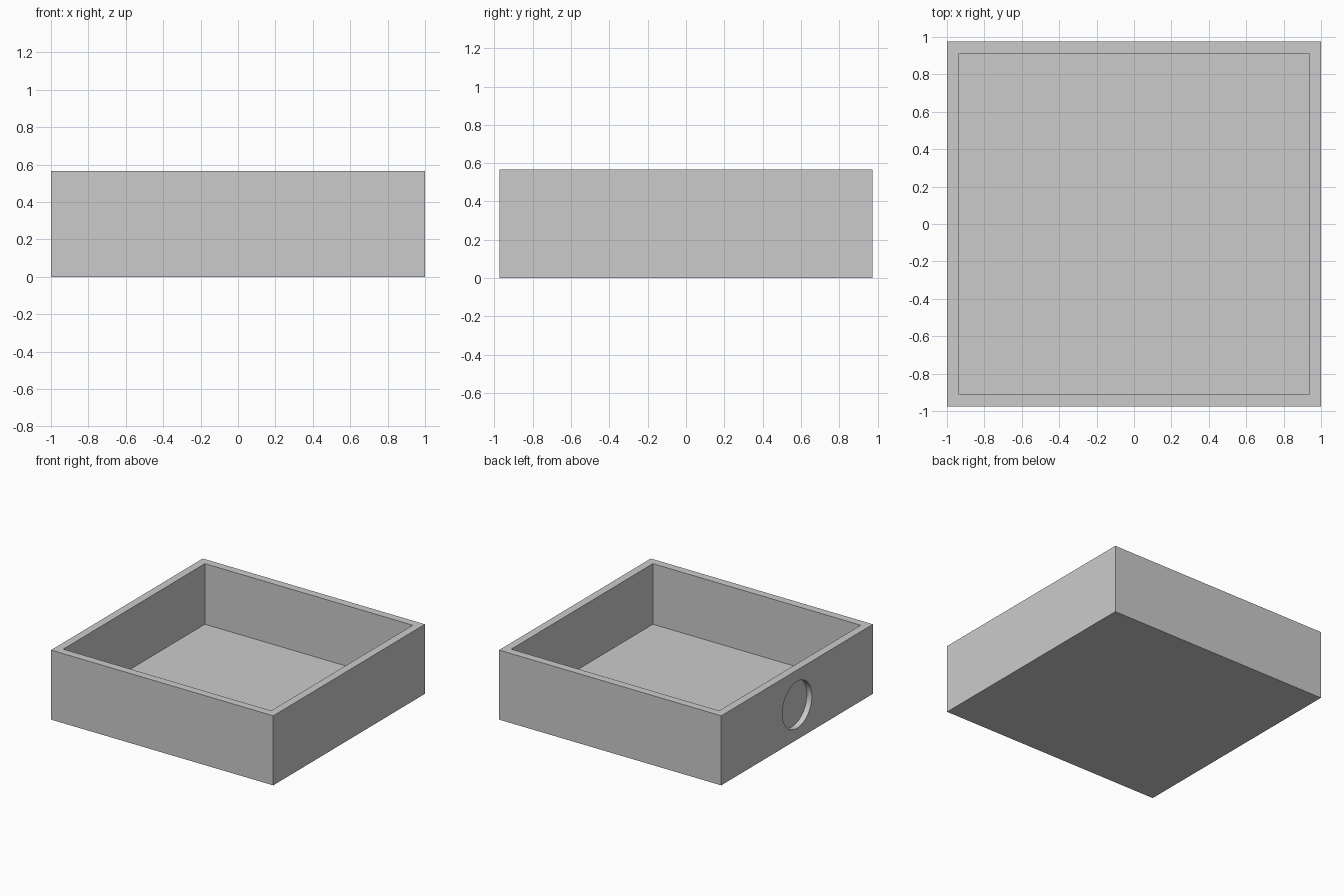
import bpy, bmesh, math
from mathutils import Matrix

default = bpy.data.objects.get("Cube")
if default:
    bpy.data.objects.remove(default, do_unlink=True)

WIDTH, DEPTH, HEIGHT = 2.0, 1.95, 0.566
WALL, FLOOR = 0.091, 0.073
HOLE_RADIUS, HOLE_DEPTH, HOLE_Z = 0.19, 0.045, 0.283

grey = bpy.data.materials.new("plain grey")
grey.use_nodes = True
colour = (0.6, 0.6, 0.6, 1)
grey.diffuse_color = colour
grey.node_tree.nodes["Principled BSDF"].inputs["Base Color"].default_value = colour


def make_object(name, bm):
    mesh = bpy.data.meshes.new(name)
    bm.to_mesh(mesh)
    bm.free()
    mesh.materials.append(grey)
    obj = bpy.data.objects.new(name, mesh)
    bpy.context.collection.objects.link(obj)
    return obj


# Open tray: a block whose top face is inset, then sunk to the floor
bm = bmesh.new()
bmesh.ops.create_cube(bm, size=1, matrix=Matrix.Translation((0, 0, HEIGHT / 2))
                      @ Matrix.Diagonal((WIDTH, DEPTH, HEIGHT, 1)))
top = max(bm.faces, key=lambda f: f.calc_center_median().z)
bmesh.ops.inset_region(bm, faces=[top], thickness=WALL)
pit = bmesh.ops.extrude_face_region(bm, geom=[top])["geom"]
bmesh.ops.translate(bm, vec=(0, 0, FLOOR - HEIGHT),
                    verts=[v for v in pit if isinstance(v, bmesh.types.BMVert)])
if top.is_valid:
    bmesh.ops.delete(bm, geom=[top], context='FACES_ONLY')
bmesh.ops.recalc_face_normals(bm, faces=bm.faces)
tray = make_object("open_tray", bm)

# Shallow round recess in the outside of the -x wall
bm = bmesh.new()
bmesh.ops.create_cone(bm, cap_ends=True, segments=64, radius1=HOLE_RADIUS,
                      radius2=HOLE_RADIUS, depth=2 * HOLE_DEPTH,
                      matrix=Matrix.Translation((-WIDTH / 2, 0, HOLE_Z))
                      @ Matrix.Rotation(math.pi / 2, 4, 'Y'))
cutter = make_object("recess_cutter", bm)
cutter.hide_render = True

cut = tray.modifiers.new("round recess", 'BOOLEAN')
cut.operation = 'DIFFERENCE'
cut.solver = 'EXACT'
cut.object = cutter
bpy.ops.object.select_all(action='DESELECT')
bpy.context.view_layer.objects.active = tray
tray.select_set(True)
bpy.ops.object.modifier_apply(modifier=cut.name)
bpy.data.objects.remove(cutter, do_unlink=True)
bpy.ops.object.shade_smooth_by_angle(angle=math.radians(30))
